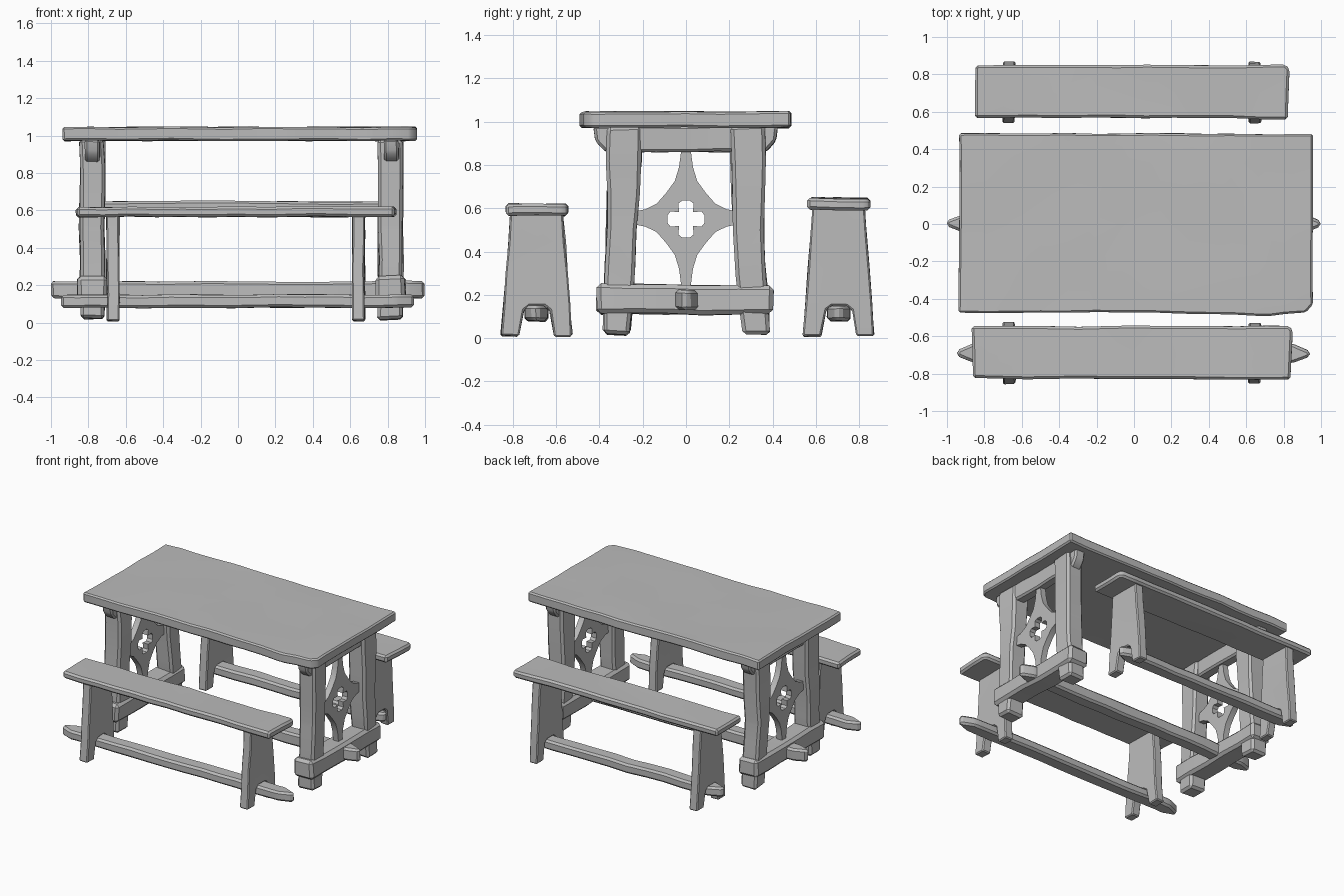
import bpy
import bmesh
import math
from mathutils import Vector, noise

cube = bpy.data.objects.get("Cube")
if cube:
    bpy.data.objects.remove(cube, do_unlink=True)

GREY = (0.5, 0.5, 0.5, 1.0)
wood = bpy.data.materials.new("grey_wood")
wood.use_nodes = True
wood.diffuse_color = GREY
wood.node_tree.nodes["Principled BSDF"].inputs["Base Color"].default_value = GREY

parts = []


def timber(name, outline, axis, lo, hi, bevel=0.012, rough=0.008):
    """Extrude an outline along x or z, chamfer it, then make it rough-hewn."""
    def place(a, b, depth):
        return Vector((depth, a, b)) if axis == "x" else Vector((a, b, depth))

    bm = bmesh.new()
    face = bm.faces.new([bm.verts.new(place(a, b, lo)) for a, b in outline])
    out = bmesh.ops.extrude_face_region(bm, geom=[face])
    shift = place(0, 0, hi - lo)
    for v in out["geom"]:
        if isinstance(v, bmesh.types.BMVert):
            v.co += shift
    bmesh.ops.recalc_face_normals(bm, faces=bm.faces[:])
    bmesh.ops.bevel(bm, geom=bm.edges[:], offset=bevel, segments=1,
                    affect="EDGES", clamp_overlap=True)
    # slice at regular steps so the surface can undulate
    for i in range(3):
        coords = [v.co[i] for v in bm.verts]
        low, high = min(coords), max(coords)
        steps = int((high - low) / 0.14)
        normal = Vector([float(i == k) for k in range(3)])
        for s in range(1, steps):
            bmesh.ops.bisect_plane(
                bm, geom=bm.verts[:] + bm.edges[:] + bm.faces[:],
                plane_co=normal * (low + (high - low) * s / steps),
                plane_no=normal)
    seed = Vector((len(parts) * 3.7, len(parts) * 1.3, 0))
    for v in bm.verts:
        v.co += noise.noise_vector(v.co * 4 + seed) * rough
    mesh = bpy.data.meshes.new(name)
    bm.to_mesh(mesh)
    bm.free()
    obj = bpy.data.objects.new(name, mesh)
    bpy.context.collection.objects.link(obj)
    mesh.materials.append(wood)
    parts.append(obj)


def stretcher(name, x0, x1, y, half, z0, z1, tip):
    """Long beam with tapered ends."""
    timber(name, [(x0, y - 0.015), (x0 + tip, y - half), (x1 - tip, y - half),
                  (x1, y - 0.015), (x1, y + 0.015), (x1 - tip, y + half),
                  (x0 + tip, y + half), (x0, y + 0.015)],
           "z", z0, z1, bevel=0.014)


def quarter_turns(points, cy, cz):
    """Repeat a quarter outline four times about a centre."""
    ring = []
    for k in range(4):
        c, s = round(math.cos(k * math.pi / 2)), round(math.sin(k * math.pi / 2))
        ring += [(cy + a * c - b * s, cz + a * s + b * c) for a, b in points]
    return ring


def pierced_panel(name, x):
    """Concave diamond with a cross-shaped hole."""
    curve = bpy.data.curves.new(name, "CURVE")
    curve.dimensions = "2D"
    curve.fill_mode = "BOTH"
    curve.extrude = 0.022
    star = quarter_turns([(0.31, -0.028), (0.31, 0.028), (0.235, 0.04),
                          (0.17, 0.065), (0.115, 0.115), (0.065, 0.17),
                          (0.04, 0.235)], 0, 0)
    star = [(a * 0.8, b + 0.555) for a, b in star]
    hole = quarter_turns([(0.072, -0.035), (0.085, -0.018), (0.085, 0.018),
                          (0.072, 0.035), (0.032, 0.032)], 0, 0.55)
    for ring in (star, hole):
        spline = curve.splines.new("POLY")
        spline.points.add(len(ring) - 1)
        for p, (a, b) in zip(spline.points, ring):
            p.co = (a, b, 0, 1)
        spline.use_cyclic_u = True
    obj = bpy.data.objects.new(name, curve)
    bpy.context.collection.objects.link(obj)
    obj.location.x = x
    obj.rotation_euler = (math.pi / 2, 0, math.pi / 2)
    curve.materials.append(wood)
    bpy.ops.object.select_all(action="DESELECT")
    obj.select_set(True)
    bpy.context.view_layer.objects.active = obj
    bpy.ops.object.convert(target="MESH")
    parts.append(bpy.context.view_layer.objects.active)


# Table top
timber("table_top", [(-0.935, -0.475), (0.3, -0.475), (0.72, -0.495),
                     (0.92, -0.475), (0.955, -0.43), (0.955, 0.48),
                     (-0.93, 0.485)], "z", 0.972, 1.045, bevel=0.01)

# Two trestles
for side, x in (("right", -0.78), ("left", 0.815)):
    for end, s in (("front", -1), ("back", 1)):
        timber(f"{side}_{end}_table_leg",
               [(s * a, b) for a, b in ((0.2, 0.98), (0.365, 0.98), (0.365, 0.5),
                                        (0.385, 0.02), (0.265, 0.02), (0.235, 0.3))],
               "x", x - 0.065, x + 0.065, bevel=0.016, rough=0.012)
    timber(f"{side}_top_rail", [(-0.37, 0.86), (0.37, 0.86), (0.415, 0.91),
                                (0.425, 0.98), (-0.425, 0.98), (-0.415, 0.91)],
           "x", x - 0.035, x + 0.045)
    timber(f"{side}_bottom_rail", [(-0.41, 0.11), (0.4, 0.11),
                                   (0.4, 0.24), (-0.41, 0.25)],
           "x", x - 0.08, x + 0.08, bevel=0.02, rough=0.012)
    pierced_panel(f"{side}_pierced_panel", x)

stretcher("table_stretcher", -1.0, 1.0, 0, 0.05, 0.13, 0.22, 0.09)

# Benches: name, seat x range, y centre, seat height, stretcher range
for name, x0, x1, y, top, s0, s1 in (
        ("front", -0.865, 0.85, -0.69, 0.618, -0.945, 0.94),
        ("back", -0.85, 0.83, 0.705, 0.648, -0.8, 0.72)):
    timber(f"{name}_bench_seat", [(x0, y - 0.137), (0.2, y - 0.137),
                                  (x1 - 0.01, y - 0.143), (x1, y + 0.12),
                                  (x1 - 0.02, y + 0.143), (x0, y + 0.143)],
           "z", top - 0.053, top, bevel=0.013)
    half = [(0.12, top - 0.03), (0.165, 0.008), (0.082, 0.008),
            (0.06, 0.13), (0.035, 0.15)]
    outline = [(y + a, b) for a, b in half]
    outline += [(y - a, b) for a, b in reversed(half)]
    for side, x in (("right", -0.67), ("left", 0.645)):
        timber(f"{name}_bench_{side}_leg", outline, "x", x - 0.033, x + 0.033,
               bevel=0.007)
    stretcher(f"{name}_bench_stretcher", s0, s1, y, 0.052, 0.08, 0.15, 0.09)

# Smooth shading with crisp chamfers
bpy.ops.object.select_all(action="DESELECT")
for obj in parts:
    obj.select_set(True)
bpy.context.view_layer.objects.active = parts[0]
bpy.ops.object.shade_smooth_by_angle(angle=math.radians(30))
